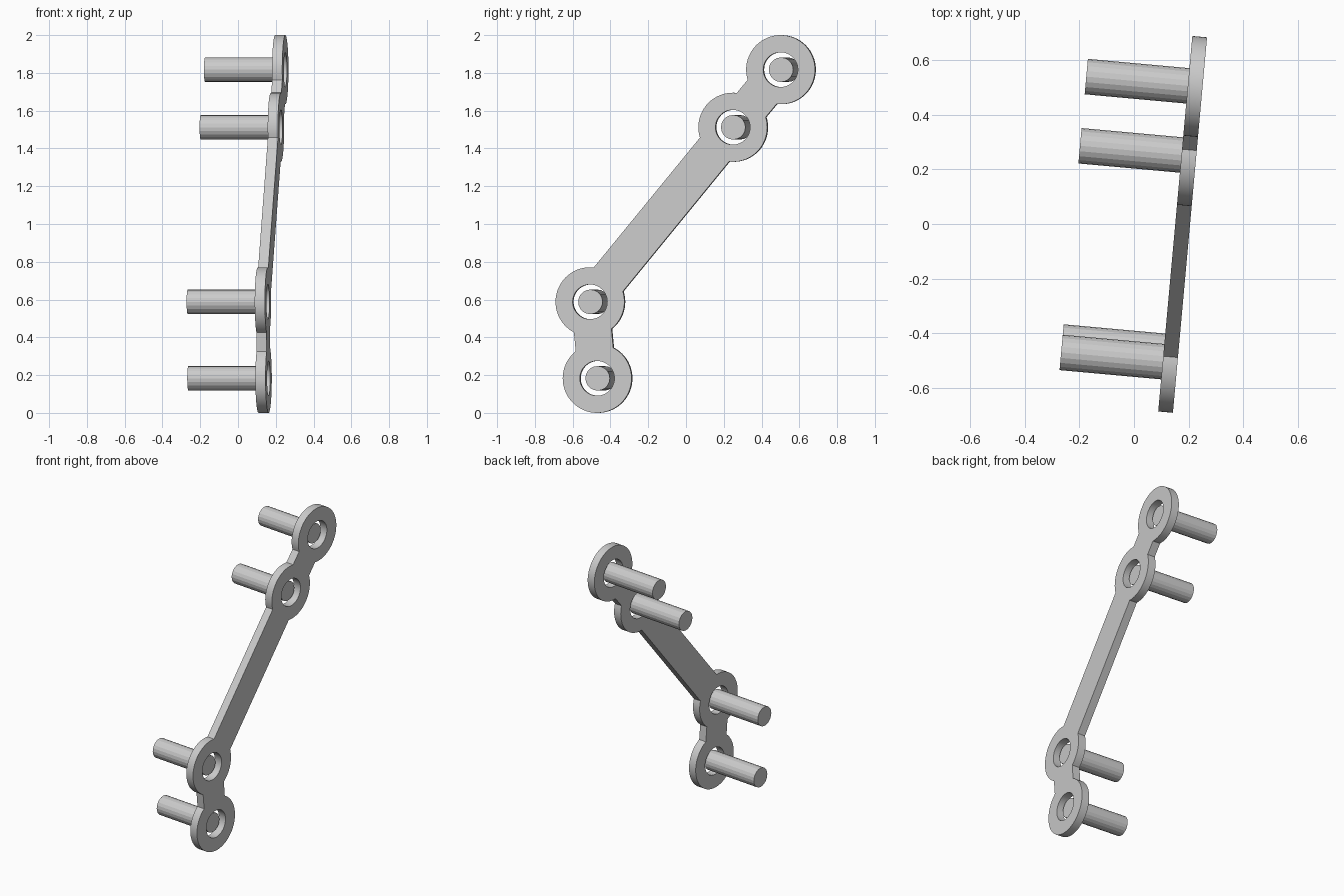
import bpy, bmesh, math
from mathutils import Matrix, Vector

cube = bpy.data.objects.get("Cube")
if cube:
    bpy.data.objects.remove(cube, do_unlink=True)

TILT = math.radians(5.2)
OFFSET_X = 0.178
THICKNESS = 0.054
RING_R, HOLE_R, BAR_WIDTH = 0.183, 0.092, 0.2
PIN_R, PIN_LENGTH = 0.065, 0.4

# Ring centres from bottom to top, in the plane of the plate
rings = [Vector((y / math.cos(TILT), z)) for y, z in
         ((-0.468, 0.183), (-0.506, 0.588), (0.25, 1.512), (0.503, 1.817))]


def add_object(name, bm):
    bmesh.ops.recalc_face_normals(bm, faces=bm.faces[:])
    mesh = bpy.data.meshes.new(name)
    bm.to_mesh(mesh)
    bm.free()
    obj = bpy.data.objects.new(name, mesh)
    obj.location.x = OFFSET_X
    obj.rotation_euler.z = -TILT
    bpy.context.collection.objects.link(obj)
    return obj


def arc(centre, radius, start, sweep, steps):
    return [centre + radius * Vector((math.cos(start + sweep * i / steps),
                                      math.sin(start + sweep * i / steps)))
            for i in range(steps + 1)]


def angle_to(a, b):
    return math.atan2(b.y - a.y, b.x - a.x)


def add_loop(bm, points):
    verts = [bm.verts.new((-THICKNESS / 2, p.x, p.y)) for p in points]
    return [bm.edges.new((v, verts[i - 1])) for i, v in enumerate(verts)]


# Outline: walk up one side of the chain and back down the other
half = math.asin(BAR_WIDTH / 2 / RING_R)
last = len(rings) - 1
walk = list(range(last + 1)) + list(range(last - 1, 0, -1))
outline = []
for i, here in enumerate(walk):
    centre = rings[here]
    before, after = rings[walk[i - 1]], rings[walk[(i + 1) % len(walk)]]
    start = angle_to(centre, before) + half
    sweep = (angle_to(centre, after) - half - start) % math.tau
    steps = max(4, round(sweep / math.tau * 64))
    outline += arc(centre, RING_R, start, sweep, steps)

# Linked plate with a round hole in every ring
bm = bmesh.new()
edges = add_loop(bm, outline)
for centre in rings:
    edges += add_loop(bm, arc(centre, HOLE_R, 0, math.tau, 48)[:-1])
bmesh.ops.triangle_fill(bm, edges=edges, use_beauty=True, normal=(1, 0, 0))
extruded = bmesh.ops.extrude_face_region(bm, geom=bm.faces[:],
                                         use_keep_orig=True)
moved = [g for g in extruded["geom"] if isinstance(g, bmesh.types.BMVert)]
bmesh.ops.translate(bm, verts=moved, vec=(THICKNESS, 0, 0))
plate = add_object("link_plate", bm)
bpy.ops.object.select_all(action='DESELECT')
plate.select_set(True)
bpy.context.view_layer.objects.active = plate
bpy.ops.object.shade_smooth_by_angle(angle=math.radians(25))

# Pins, each starting inside its hole and standing out to one side
for i, centre in enumerate(rings, 1):
    bm = bmesh.new()
    place = (Matrix.Translation((-PIN_LENGTH / 2, centre.x, centre.y))
             @ Matrix.Rotation(math.pi / 2, 4, 'Y'))
    bmesh.ops.create_cone(bm, cap_ends=True, segments=20, radius1=PIN_R,
                          radius2=PIN_R, depth=PIN_LENGTH, matrix=place)
    add_object(f"pin_{i}", bm)
